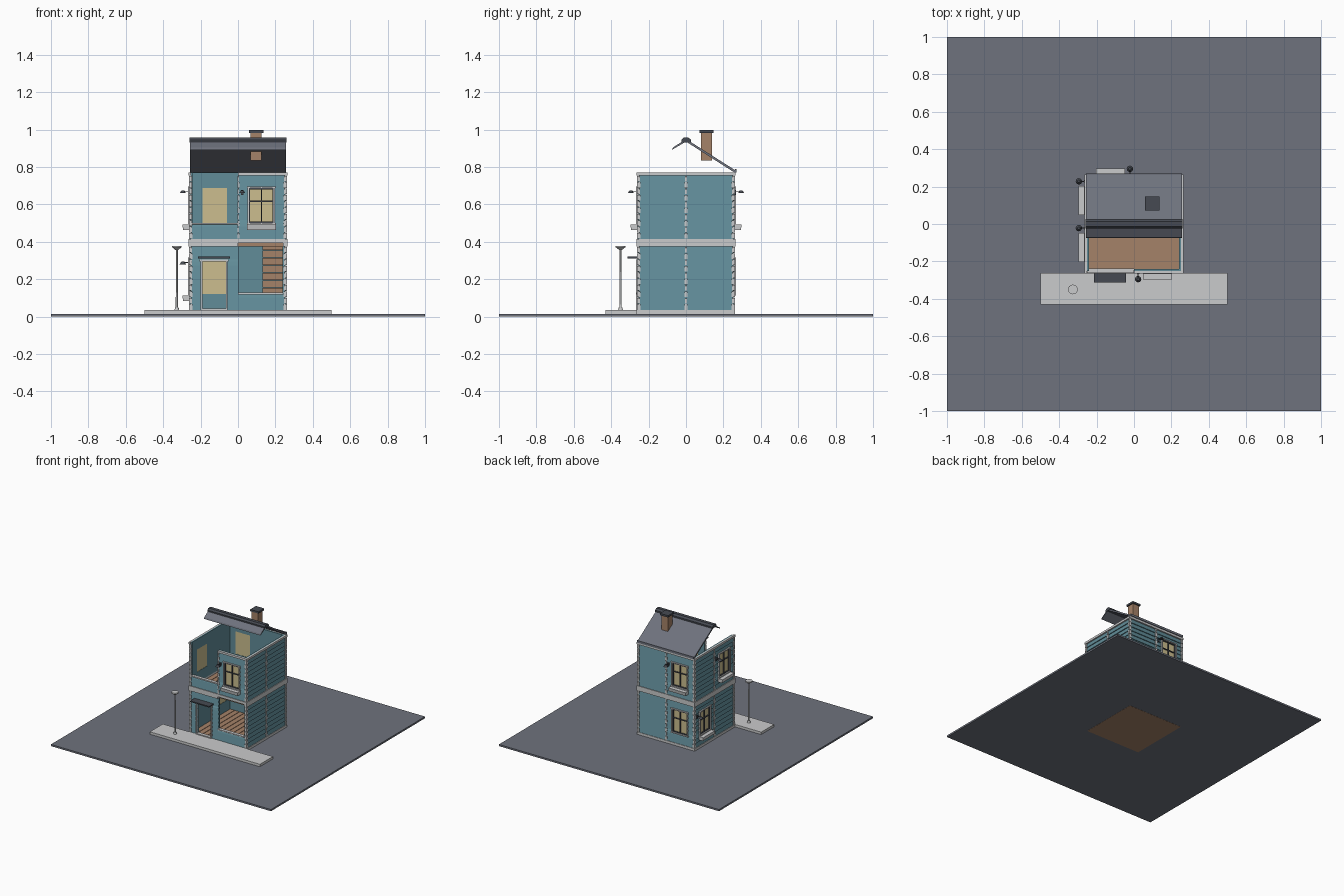
import bpy, bmesh, math
from mathutils import Matrix, Vector

if "Cube" in bpy.data.objects:
    bpy.data.objects.remove(bpy.data.objects["Cube"])


def mat(name, rgb):
    m = bpy.data.materials.new(name)
    m.diffuse_color = tuple((c / 255 / 12.92 if c < 10 else ((c / 255 + .055) / 1.055) ** 2.4) for c in rgb) + (1,)
    m.use_nodes = True
    m.node_tree.nodes["Principled BSDF"].inputs["Base Color"].default_value = m.diffuse_color
    return m


TEAL = mat("teal_siding", (97, 140, 152))
WHITE = mat("pale_trim", (202, 203, 204))
SLATE = mat("slate_grey", (110, 114, 125))
DARK = mat("dark_metal", (70, 74, 82))
WOOD = mat("brown_wood", (165, 130, 104))
GLASS = mat("yellow_glass", (204, 190, 143))
parts = {}


def part(name, material):
    if name not in parts:
        parts[name] = (bmesh.new(), material)
    return parts[name][0]


def prism(name, material, profile, x0, x1, M=Matrix()):
    """Extrude a (y, z) profile along x."""
    bm = part(name, material)
    a = [bm.verts.new(M @ Vector((x0, y, z))) for y, z in profile]
    b = [bm.verts.new(M @ Vector((x1, y, z))) for y, z in profile]
    n = len(a)
    fs = [bm.faces.new(a), bm.faces.new(b[::-1])]
    fs += [bm.faces.new((a[i], b[i], b[(i + 1) % n], a[(i + 1) % n])) for i in range(n)]
    bmesh.ops.recalc_face_normals(bm, faces=fs)


def box(name, material, x0, x1, y0, y1, z0, z1, M=Matrix()):
    prism(name, material, [(y0, z0), (y1, z0), (y1, z1), (y0, z1)], x0, x1, M)


def cone(name, material, x, y, z0, z1, r0, r1, M=Matrix(), seg=16):
    bmesh.ops.create_cone(part(name, material), cap_ends=True, segments=seg, radius1=r0, radius2=r1,
                          depth=z1 - z0, matrix=M @ Matrix.Translation((x, y, (z0 + z1) / 2)))


# ---- wall helpers: local u runs along the wall, -y points outward ----
SIDE = {s: Matrix.Rotation(math.radians(90 * i), 4, 'Z') for i, s in enumerate(("front", "right", "back", "left"))}
BASE = (.035, .415)          # bottom of each storey
H, ROWS = .34, 10
PITCH = H / ROWS


def panel(side, u0, u1, z0, z1, hole=None):
    """Half-wall with overlapping boards, split around an opening."""
    M, n = SIDE[side], side + "_wall"
    cuts = {z0, z1} | {z0 + i * PITCH for i in range(ROWS) if z0 + i * PITCH < z1}
    if hole:
        cuts |= {hole[2], hole[3]}
    cuts = sorted(cuts)
    for a, b in zip(cuts, cuts[1:]):
        if b - a < 1e-4:
            continue
        spans = [(u0, u1)]
        if hole and hole[2] < (a + b) / 2 < hole[3]:
            spans = [(u0, hole[0]), (hole[1], u1)]
        for s, e in spans:
            if e - s > 1e-4:
                prism(n, TEAL, [(-.24, a), (-.24, b), (-.252, b), (-.259, a)], s, e, M)


def window(side, c, zb, extras=True):
    """Glazed window with frame, bars, and optional planter and lamp."""
    M = SIDE[side]
    a, b, z0, z1 = c - .066, c + .066, zb + .087, zb + .272
    box("window_glass", GLASS, a, b, -.25, -.242, z0, z1, M)
    for u0, u1, p, q in ((a - .008, a, z0, z1), (b, b + .008, z0, z1),
                         (a - .012, b + .012, z1, z1 + .009), (a - .012, b + .012, z0 - .009, z0)):
        box("window_frame", WHITE, u0, u1, -.268, -.245, p, q, M)
    for u in (a + .003, c, b - .003):
        box("window_bars", DARK, u - .003, u + .003, -.26, -.25, z0, z1, M)
    for z in (z0 + .003, z0 + .115, z1 - .003):
        box("window_bars", DARK, a, b, -.259, -.25, z - .003, z + .003, M)
    if extras:
        prism("planter", WHITE, [(-.258, z0 - .01), (-.298, z0 - .01), (-.293, z0 - .038), (-.258, z0 - .038)],
              c - .077, c + .077, M)
        u, z = c - .103, zb + .25
        box("wall_lamp", DARK, u - .007, u + .007, -.266, -.255, z - .014, z + .012, M)
        box("wall_lamp", DARK, u - .003, u + .003, -.295, -.26, z + .003, z + .008, M)
        cone("wall_lamp", DARK, u, -.295, z - .005, z + .01, .017, .007, M, 12)
    return (a, b, z0, z1)


# ---- ground, pavement, street lamp ----
box("ground", SLATE, -1, 1, -1, 1, .001, .015)
box("pavement", WHITE, -.5, .5, -.43, -.262, .015, .035)
cone("street_lamp", WHITE, -.327, -.35, .035, .05, .013, .009)
cone("street_lamp", WHITE, -.327, -.35, .05, .36, .006, .005)
cone("street_lamp", WHITE, -.327, -.35, .357, .369, .008, .022)
cone("street_lamp", WHITE, -.327, -.35, .369, .379, .026, .026)

# ---- walls: windows per (side, storey, half) ----
windows = {("front", 1, 1): True, ("back", 1, 1): True, ("back", 0, 1): False,
           ("left", 1, 1): True, ("left", 0, -1): True}
for side in SIDE:
    M = SIDE[side]
    for storey, zb in enumerate(BASE):
        for half in (-1, 1):
            u0, u1 = sorted((0, half * .25))
            top, hole = zb + H, None
            if side == "front" and storey == 0:
                hole = (-.19, -.065, .035, .295) if half < 0 else (.004, .238, .125, .375)
            if side == "front" and storey == 1 and half < 0:
                top = .493
            if (side, storey, half) in windows:
                hole = window(side, half * .125, zb, windows[side, storey, half])
            panel(side, u0, u1, zb, top, hole)
        # stacked corner and centre blocks
        for i in range(ROWS):
            z = zb + i * PITCH
            w = .01 if i % 2 else .018
            for u0, u1 in ((-.262, -.262 + w), (-w / 2, w / 2), (.262 - w, .262)):
                if side == "front" and ((storey == 1 and u0 < -.2 and z > .48) or
                                        (storey == 0 and abs(u0) < .1)):
                    continue
                if side == "front" and abs(u0) < .1:
                    u0, u1 = -.002, w / 2
                box("corner_blocks", WHITE, u0, u1, -.262, -.245, z + .002, z + PITCH - .002, M)
    # horizontal trim
    box("base_trim", WHITE, -.263, .263, -.263, -.24, .015, .035, M)
    if side == "front":
        box("floor_band", WHITE, -.264, 0, -.264, -.24, .375, .415, M)
        box("floor_band", WHITE, 0, .264, -.264, -.24, .393, .415, M)
        box("top_trim", WHITE, 0, .264, -.264, -.25, .755, .772, M)
        box("top_wall_strip", TEAL, 0, .25, -.25, -.24, .755, .772, M)
        box("low_wall_cap", WHITE, -.25, 0, -.263, -.238, .493, .502, M)
    else:
        box("floor_band", WHITE, -.264, .264, -.264, -.24, .375, .415, M)
        box("top_trim", WHITE, -.264, .264, -.264, -.25, .755, .772, M)
        box("top_wall_strip", TEAL, -.25, .25, -.25, -.24, .755, .772, M)

# ---- doorway, canopy and shop opening sill ----
for u0, u1, z0, z1 in ((-.2, -.19, .035, .295), (-.065, -.055, .035, .295), (-.205, -.05, .295, .307)):
    box("door_frame", WHITE, u0, u1, -.267, -.238, z0, z1)
box("door_step", WHITE, -.19, -.065, -.268, -.24, .035, .043)
box("door_canopy", DARK, -.215, -.042, -.314, -.255, .312, .321)
box("opening_sill", WHITE, 0, .24, -.264, -.238, .119, .128)

# ---- floors and stairs ----
box("ground_floor", WOOD, -.25, .25, -.25, .25, 0, .03)
box("upper_floor", WOOD, -.24, .24, -.243, -.03, .376, .393)
box("upper_floor", WOOD, -.24, .13, -.03, .24, .376, .393)
N = 11
for i in range(N):
    x0 = -.24 + i * .48 / N
    x1 = x0 + .48 / N - .004
    box("floor_planks", WOOD, x0, x1, -.24, .24, .03, .036)
    box("floor_planks", WOOD, x0, x1, -.24, .24 if x1 < .13 else -.03, .393, .4)
for i in range(9):
    y = -.08 + i * .034
    box("stairs", WOOD, .13, .238, y, y + .038, .036 + i * .04, .074 + i * .04)

# ---- roof: full rear slope, short front slope, ridge, gutter ----
prism("rear_roof", SLATE, [(0, .95), (.268, .78), (.262, .769), (0, .936)], -.257, .257)
prism("front_roof", SLATE, [(0, .95), (-.07, .904), (-.075, .892), (0, .936)], -.257, .257)
prism("roof_ridge", DARK, [(-.025, .931), (-.025, .944), (-.014, .957), (.014, .957), (.028, .944), (.028, .931)],
      -.26, .26)
box("roof_gutter", SLATE, -.257, .257, .262, .27, .772, .79)

# ---- chimney ----
box("chimney", WOOD, .068, .126, .081, .138, .835, .985)
box("chimney_cap", DARK, .06, .135, .073, .147, .983, .998)

# ---- turn collected meshes into objects ----
for name, (bm, material) in parts.items():
    me = bpy.data.meshes.new(name)
    bm.to_mesh(me)
    bm.free()
    me.materials.append(material)
    bpy.context.collection.objects.link(bpy.data.objects.new(name, me))
